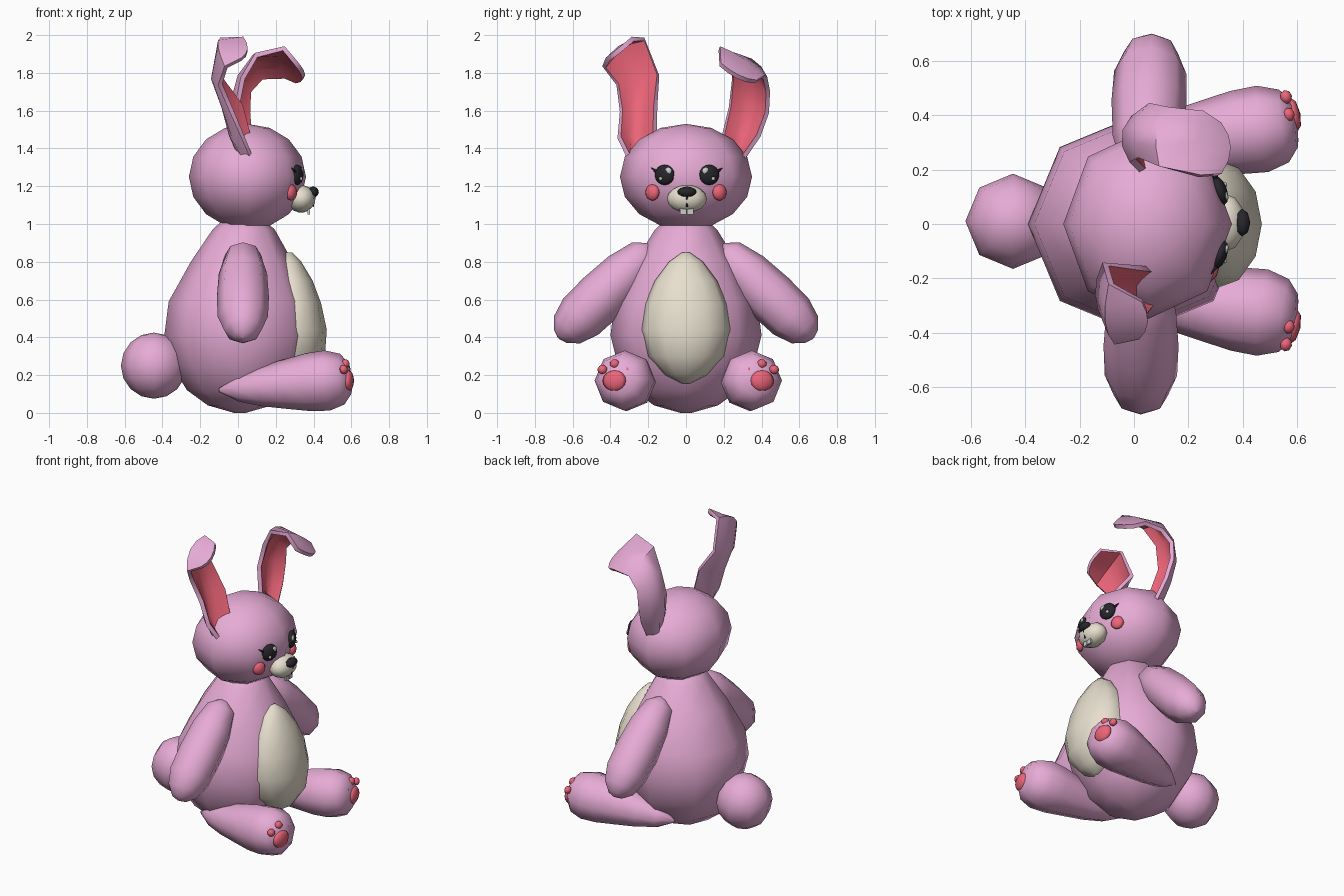
import bpy, bmesh, math
from mathutils import Vector, Matrix, Euler

if "Cube" in bpy.data.objects:
    bpy.data.objects.remove(bpy.data.objects["Cube"])


def material(name, color):
    m = bpy.data.materials.new(name)
    m.diffuse_color = (*color, 1)
    m.use_nodes = True
    m.node_tree.nodes["Principled BSDF"].inputs["Base Color"].default_value = m.diffuse_color
    return m


PINK = material("pink_plush", (0.80, 0.41, 0.67))
RED = material("red_felt", (0.84, 0.13, 0.19))
CREAM = material("cream_felt", (0.80, 0.74, 0.62))
BLACK = material("black_plastic", (0.02, 0.02, 0.025))
WHITE = material("white", (0.85, 0.85, 0.87))


def finish(bm, name, mat, smooth=True):
    bmesh.ops.recalc_face_normals(bm, faces=bm.faces)
    me = bpy.data.meshes.new(name)
    bm.to_mesh(me)
    bm.free()
    me.materials.append(mat)
    for p in me.polygons:
        p.use_smooth = smooth
    ob = bpy.data.objects.new(name, me)
    bpy.context.collection.objects.link(ob)
    return ob


def blob(name, mat, loc, size, rot=(0, 0, 0), segs=8, rings=8):
    """Ellipsoid with half-sizes, rotated by degrees."""
    bm = bmesh.new()
    mtx = Matrix.LocRotScale(Vector(loc), Euler([math.radians(a) for a in rot]), Vector(size))
    bmesh.ops.create_uvsphere(bm, u_segments=segs, v_segments=rings, radius=1, matrix=mtx)
    return finish(bm, name, mat)


def loft(name, mat, rings, segs=8, start=(0, 0, 0), end=(0, 0, 1)):
    """Rings (t, offset_x, rx, ry) along the axis from start toward end; caps both ends."""
    start, end = Vector(start), Vector(end)
    q = (end - start).to_track_quat('Z', 'Y')
    bm = bmesh.new()
    loops = []
    for t, ox, rx, ry in rings:
        loops.append([bm.verts.new(start + q @ Vector((
            ox + rx * math.cos(2 * math.pi * k / segs),
            ry * math.sin(2 * math.pi * k / segs), t))) for k in range(segs)])
    for a, b in zip(loops, loops[1:]):
        for k in range(segs):
            j = (k + 1) % segs
            bm.faces.new((a[k], a[j], b[j], b[k]))
    bm.faces.new(loops[0])
    bm.faces.new(loops[-1])
    bmesh.ops.remove_doubles(bm, verts=bm.verts, dist=1e-4)
    return finish(bm, name, mat)


def lathe(name, mat, profile, start, end, segs=8):
    return loft(name, mat, [(t, 0, r, r) for t, r in profile], segs, start, end)


def upright(name, mat, rings, segs):
    """Loft standing on z, measured in world axes."""
    bm = bmesh.new()
    loops = [[bm.verts.new((ox + rx * math.cos(2 * math.pi * k / segs),
                            ry * math.sin(2 * math.pi * k / segs), z)) for k in range(segs)]
             for z, ox, rx, ry in rings]
    for a, b in zip(loops, loops[1:]):
        for k in range(segs):
            j = (k + 1) % segs
            bm.faces.new((a[k], a[j], b[j], b[k]))
    bm.faces.new(loops[0])
    bm.faces.new(loops[-1])
    return finish(bm, name, mat)


# Body, belly patch, head, tail
upright("body", PINK, [(z, ox, r, r) for z, ox, r in (
    (0.0, 0.01, 0.03), (0.04, 0.01, 0.17), (0.12, 0.01, 0.28), (0.25, 0.01, 0.36),
    (0.41, 0.01, 0.4), (0.59, 0.01, 0.377), (0.8, 0.02, 0.27), (0.97, 0.03, 0.165),
    (1.03, 0.03, 0.1))], 8)
upright("belly", CREAM, [
    (0.155, 0.30, 0.02, 0.02), (0.2, 0.30, 0.095, 0.11), (0.3, 0.30, 0.16, 0.2),
    (0.44, 0.30, 0.17, 0.238), (0.58, 0.295, 0.145, 0.215), (0.7, 0.28, 0.115, 0.165),
    (0.8, 0.265, 0.07, 0.09), (0.85, 0.265, 0.02, 0.02)], 12)
blob("head", PINK, (0.05, 0, 1.25), (0.31, 0.35, 0.28))
blob("tail", PINK, (-0.445, 0.01, 0.25), (0.175, 0.175, 0.175))

ARM = [(0, 0.01), (0.08, 0.095), (0.22, 0.128), (0.4, 0.138), (0.55, 0.133),
       (0.65, 0.1), (0.7, 0.05), (0.715, 0.005)]
LEG = [(0, 0.01), (0.1, 0.07), (0.22, 0.105), (0.35, 0.13), (0.48, 0.154),
       (0.58, 0.16), (0.66, 0.135), (0.7, 0.085), (0.71, 0.01)]
TOES = [(-0.07, 0.06, -0.02), (0.0, 0.09, -0.02), (0.065, 0.06, -0.025)]

for s, side in ((1, "left"), (-1, "right")):
    # Limbs
    dx = 0.02 * s
    lathe(side + "_arm", PINK, ARM, (0.035 + dx * 0.4, 0.16 * s, 0.89),
          (0.045 + dx, 0.68 * s, 0.392))
    c = 0.012
    lathe(side + "_leg", PINK, LEG, (-0.1, 0.26 * s + c, 0.12), (0.6, 0.355 * s + c, 0.183))
    # Paw pads
    py, pz = 0.39 * s + c, 0.17
    blob(side + "_foot_pad", RED, (0.587, py, pz), (0.025, 0.065, 0.055), (0, 0, 12 * s))
    for i, (ty, tz, tx) in enumerate(TOES):
        blob(f"{side}_toe_pad_{i}", RED, (0.594 + tx - 0.005 * i, py + ty * s, pz + tz),
             (0.022, 0.026, 0.024), (0, -15, 12 * s))
    # Eyes, lashes, cheeks, teeth
    ey = 0.118 * s + 0.005
    blob(side + "_eye", BLACK, (0.314, ey, 1.26), (0.028, 0.056, 0.054), (0, 0, 20 * s), 12)
    blob(side + "_eye_glint", WHITE, (0.337, ey - 0.018 * s, 1.28), (0.009, 0.02, 0.019), (0, 0, 20 * s))
    blob(side + "_eye_sparkle", WHITE, (0.335, ey + 0.022 * s, 1.24), (0.007, 0.01, 0.01), (0, 0, 20 * s))
    lathe(side + "_lash", BLACK, [(0, 0.016), (0.055, 0.001)],
          (0.305, ey + 0.03 * s, 1.268), (0.283, ey + 0.072 * s, 1.298), 5)
    blob(side + "_cheek", RED, (0.282, 0.178 * s, 1.167), (0.026, 0.043, 0.043), (0, 0, 30 * s))
    bm = bmesh.new()
    bmesh.ops.create_cube(bm, size=1, matrix=Matrix.LocRotScale(
        Vector((0.375, 0.018 * s + 0.004, 1.075)), None, Vector((0.012, 0.033, 0.05))))
    finish(bm, side + "_tooth", WHITE, False)

# Muzzle and nose
blob("muzzle", CREAM, (0.335, 0.005, 1.133), (0.075, 0.106, 0.073), (0, -12, 0), 12)
blob("nose", BLACK, (0.398, 0.005, 1.17), (0.03, 0.05, 0.028), (0, 10, 0))
lathe("mouth_line", BLACK, [(0, 0.006), (0.07, 0.006)], (0.41, 0.005, 1.16), (0.395, 0.005, 1.09), 6)


def ear(name, rows):
    """Cupped shell; each row gives low-y edge, back, high-y edge."""
    bm = bmesh.new()
    grid = []
    for row in rows:
        a, m, b = (Vector(p) for p in row)
        pts = (a, a * 0.375 + m * 0.75 - b * 0.125, m, b * 0.375 + m * 0.75 - a * 0.125, b)
        grid.append([bm.verts.new(p) for p in pts])
    for r, t in zip(grid, grid[1:]):
        for k in range(4):
            bm.faces.new((r[k], r[k + 1], t[k + 1], t[k]))
    me = bpy.data.meshes.new(name)
    bm.to_mesh(me)
    bm.free()
    me.materials.append(RED)
    me.materials.append(PINK)
    ob = bpy.data.objects.new(name, me)
    bpy.context.collection.objects.link(ob)
    mod = ob.modifiers.new("thickness", 'SOLIDIFY')
    mod.thickness, mod.offset = 0.026, -0.4
    mod.material_offset = mod.material_offset_rim = 1
    bpy.context.view_layer.objects.active = ob
    ob.select_set(True)
    bpy.ops.object.modifier_apply(modifier=mod.name)
    bpy.ops.object.shade_smooth_by_angle(angle=math.radians(50))
    ob.select_set(False)


# Ears: one leaning back, one flopped forward
ear("right_ear", [
    ((0.08, -0.29, 1.34), (0.03, -0.27, 1.34), (0.08, -0.23, 1.34)),
    ((0.03, -0.35, 1.46), (-0.03, -0.26, 1.47), (0.065, -0.17, 1.46)),
    ((-0.03, -0.34, 1.60), (-0.07, -0.25, 1.62), (0.02, -0.165, 1.63)),
    ((-0.09, -0.36, 1.74), (-0.125, -0.26, 1.77), (-0.1, -0.15, 1.79)),
    ((-0.06, -0.43, 1.83), (-0.095, -0.35, 1.93), (-0.08, -0.22, 1.975)),
    ((0.02, -0.41, 1.87), (0.05, -0.35, 1.915), (0.03, -0.28, 1.975))])
ear("left_ear", [
    ((0.085, 0.23, 1.34), (0.03, 0.27, 1.34), (0.085, 0.29, 1.34)),
    ((0.035, 0.20, 1.47), (-0.005, 0.31, 1.48), (0.07, 0.38, 1.47)),
    ((0.00, 0.235, 1.62), (-0.025, 0.34, 1.63), (0.06, 0.425, 1.59)),
    ((0.03, 0.25, 1.77), (0.015, 0.35, 1.77), (0.065, 0.43, 1.70)),
    ((0.10, 0.21, 1.89), (0.09, 0.34, 1.86), (0.13, 0.415, 1.77)),
    ((0.24, 0.175, 1.925), (0.23, 0.30, 1.86), (0.25, 0.405, 1.775)),
    ((0.31, 0.18, 1.84), (0.345, 0.275, 1.775), (0.31, 0.365, 1.75))])
